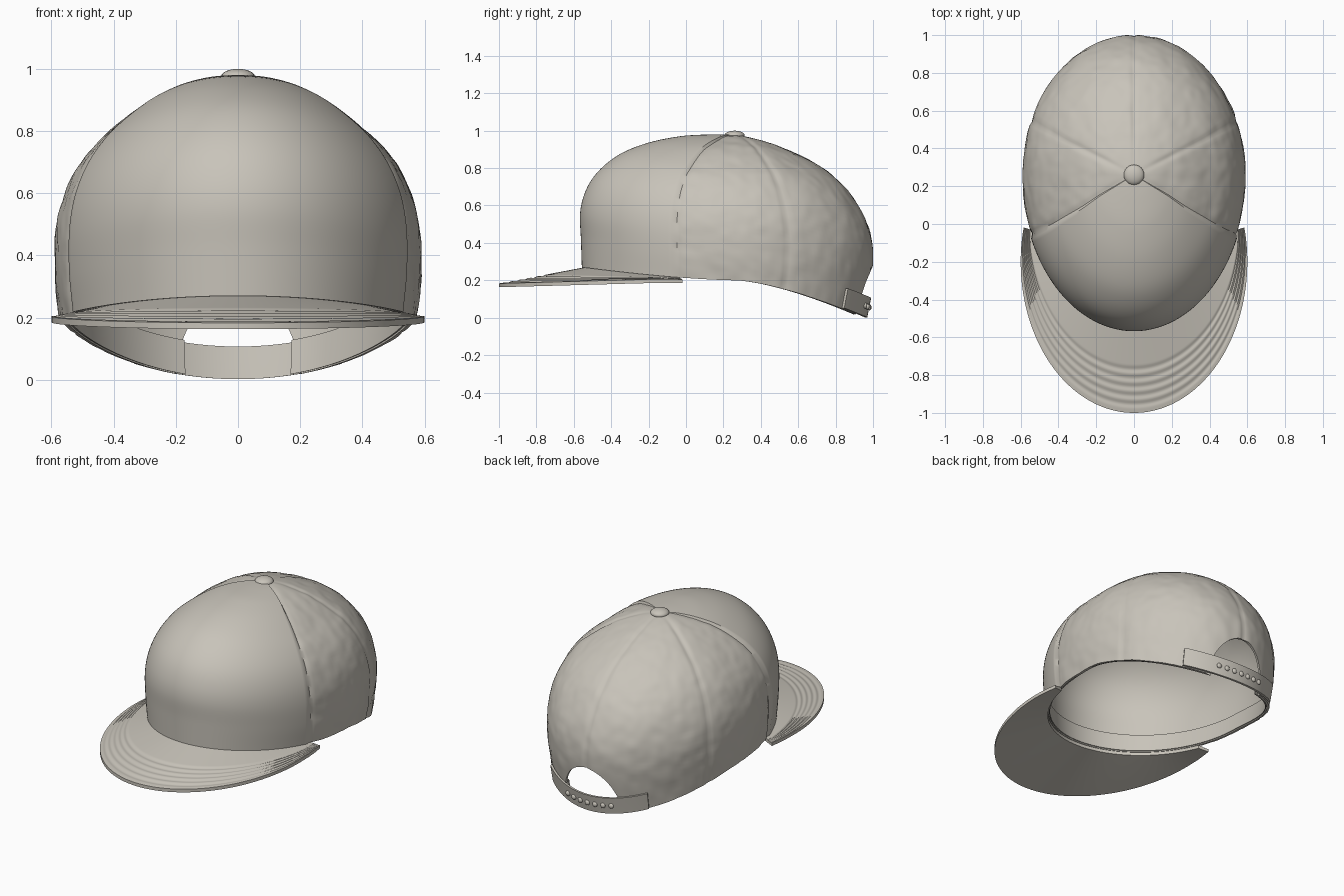
import bpy, bmesh, math
from mathutils import Vector, noise

if "Cube" in bpy.data.objects:
    bpy.data.objects.remove(bpy.data.objects["Cube"])

fabric = bpy.data.materials.new("warm_grey_fabric")
fabric.use_nodes = True
fabric.diffuse_color = (0.58, 0.55, 0.49, 1)
fabric.node_tree.nodes["Principled BSDF"].inputs["Base Color"].default_value = (0.58, 0.55, 0.49, 1)

# Crown profiles from apex to rim: (reach from the apex axis, height)
FRONT = [(0, .98), (.14, .976), (.28, .965), (.44, .935), (.58, .885), (.68, .82),
         (.755, .74), (.8, .65), (.82, .55), (.815, .42), (.81, .27)]
SIDE = [(0, .98), (.1, .968), (.2, .935), (.3, .885), (.4, .81), (.47, .745),
        (.53, .66), (.57, .56), (.588, .45), (.588, .32), (.575, .2)]
BACK = [(0, .98), (.12, .955), (.24, .915), (.36, .865), (.48, .795), (.575, .715),
        (.65, .62), (.71, .5), (.738, .38), (.735, .24), (.69, .0)]
APEX_Y = 0.26
SEAM = 1.17          # angle of the front panel seams, measured from the front


def spline(points, t):
    """Catmull-Rom point on a profile, t from 0 to 1."""
    last = len(points) - 1
    i = min(int(t * last), last - 1)
    f = t * last - i
    b, c = Vector(points[i]), Vector(points[i + 1])
    a = Vector(points[i - 1]) if i else 2 * b - c
    d = Vector(points[i + 2]) if i + 2 <= last else 2 * c - b
    return b + (c - a) * f / 2 + (2 * a - 5 * b + 4 * c - d) * f * f / 2 \
        + (3 * b - a - 3 * c + d) * f ** 3 / 2


def surface(angle, t, off=0.0):
    """Point on the crown; angle 0 is the front, pi the back."""
    s, c = math.sin(angle), math.cos(angle)
    side = spline(SIDE, t)
    end = spline(FRONT if c > 0 else BACK, t)
    w = abs(c) ** 1.5
    p = Vector((side.x * s, APEX_Y - end.x * c, side.y * (1 - w) + end.y * w))
    out = p - Vector((0, APEX_Y, min(p.z, 0.4)))
    return p + out.normalized() * off


def above_rim(angle, height, off):
    """Point on the crown at a height above its rim."""
    goal = surface(angle, 1).z + height
    lo, hi = 0.6, 1.0
    for _ in range(18):
        mid = (lo + hi) / 2
        if surface(angle, mid).z > goal:
            lo = mid
        else:
            hi = mid
    return surface(angle, hi, off)


def finish(name, bm):
    bmesh.ops.remove_doubles(bm, verts=bm.verts, dist=1e-5)
    bmesh.ops.recalc_face_normals(bm, faces=bm.faces)
    mesh = bpy.data.meshes.new(name)
    bm.to_mesh(mesh)
    bm.free()
    mesh.materials.append(fabric)
    obj = bpy.data.objects.new(name, mesh)
    bpy.context.collection.objects.link(obj)
    return obj


def shell(name, fn, columns, rows, ring=False):
    """Thick sheet from fn(u, v, inner); ring joins its first and last column."""
    bm = bmesh.new()
    count = columns if ring else columns + 1
    loops = []
    for i in range(count):
        u = i / columns
        points = [fn(u, j / rows, 0) for j in range(rows + 1)]
        points += [fn(u, j / rows, 1) for j in range(rows, -1, -1)]
        loops.append([bm.verts.new(p) for p in points])
    n = len(loops[0])
    for i in range(columns):
        a, b = loops[i], loops[(i + 1) % count]
        for j in range(n - 1 if ring else n):
            k = (j + 1) % n
            bm.faces.new((a[j], a[k], b[k], b[j]))
    if not ring:
        bm.faces.new(loops[0])
        bm.faces.new(loops[-1])
    return finish(name, bm)


def ball(name, place, size):
    bm = bmesh.new()
    bmesh.ops.create_uvsphere(bm, u_segments=24, v_segments=12, radius=1)
    bmesh.ops.scale(bm, vec=size, verts=bm.verts)
    bmesh.ops.translate(bm, vec=place, verts=bm.verts)
    return finish(name, bm)


# Crown: smooth raised front panel, wrinkled rear panels with sunken seams
def crown_point(u, t, inner):
    angle = (u - 0.5) * math.tau
    if inner:
        return surface(angle, t, -0.014)
    fade = min(1, t * 5)
    turn = abs(angle)
    if turn < SEAM:
        return surface(angle, t, 0.007 * fade)
    p = surface(angle, t)
    lump = 0.004 * noise.noise(p * 9) + 0.003 * noise.noise(p * 19)
    for seam in (SEAM, 1.97, math.pi):
        arc = (turn - seam) * spline(SIDE, t).x
        lump -= 0.006 * math.exp(-(arc / 0.014) ** 2)
    return surface(angle, t, lump * fade)


crown = shell("crown", crown_point, 240, 64, ring=True)

# Arched opening at the back
bm = bmesh.new()
bmesh.ops.create_cone(bm, cap_ends=True, segments=64, radius1=1, radius2=1, depth=1)
for v in bm.verts:
    v.co = Vector((v.co.x * 0.2, 0.93 + v.co.z * 0.5, v.co.y * 0.28))
cutter = finish("opening_cutter", bm)
cutter.hide_render = True
cut = crown.modifiers.new("opening", 'BOOLEAN')
cut.operation = 'DIFFERENCE'
cut.solver = 'EXACT'
cut.object = cutter
bpy.context.view_layer.objects.active = crown
bpy.ops.object.modifier_apply(modifier=cut.name)
bpy.data.objects.remove(cutter)


# Brim: loft from the crown rim to an oval edge, with stitched ridges
def brim_point(u, v, inner):
    k = 2 * u - 1
    start = surface(k * 1.19, 1, -0.01)
    phi = k * 1.8
    edge = Vector((0.6 * math.sin(phi), -0.2 - 0.8 * math.cos(phi),
                   0.205 - 0.022 * max(0, math.cos(phi))))
    p = start.lerp(edge, v)
    if inner:
        p.z -= 0.02
    elif 0.45 < v < 0.95:
        p.z += 0.0025 * (math.cos((v - 0.45) * 10 * math.tau) - 1)
    return p


brim = shell("brim", brim_point, 128, 60)


# Sweatband inside the rim, open at the back
def band_point(u, v, inner):
    angle = (2 * u - 1) * (math.pi - 0.31)
    return above_rim(angle, 0.004 + 0.11 * (1 - v), -0.018 - 0.006 * inner)


sweatband = shell("sweatband", band_point, 120, 4)


# Strap across the opening
def strap_point(u, v, inner):
    angle = math.pi + (2 * u - 1) * 0.6
    return above_rim(angle, 0.002 + 0.105 * (1 - v), 0.019 - 0.014 * inner)


parts = [crown, brim, sweatband, shell("strap", strap_point, 40, 3)]

# Snap studs and top button
for i in range(-3, 4):
    place = above_rim(math.pi + i * 0.085, 0.055, 0.02)
    parts.append(ball("strap_stud", place, (0.016, 0.011, 0.016)))
parts.append(ball("top_button", (0, APEX_Y, 0.975), (0.054, 0.054, 0.025)))

bpy.ops.object.select_all(action='DESELECT')
for part in parts:
    part.select_set(True)
bpy.context.view_layer.objects.active = crown
bpy.ops.object.shade_smooth_by_angle(angle=math.radians(40))
